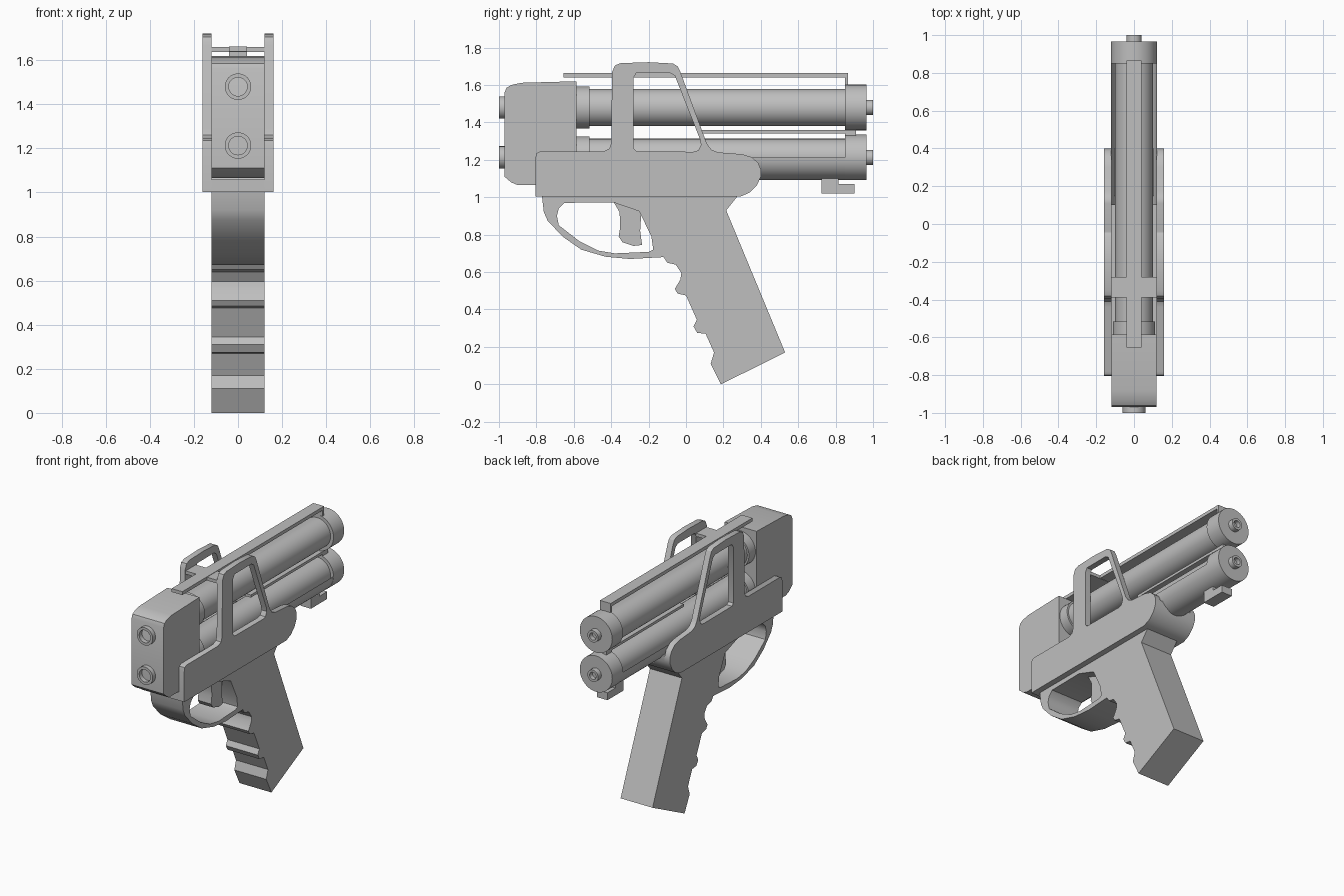
import bpy, bmesh, math
from mathutils import Matrix, Vector

cube = bpy.data.objects.get("Cube")
if cube:
    bpy.data.objects.remove(cube, do_unlink=True)

GREY = (0.52, 0.52, 0.52, 1)
grey = bpy.data.materials.new("plain_grey")
grey.use_nodes = True
grey.diffuse_color = GREY
grey.node_tree.nodes["Principled BSDF"].inputs["Base Color"].default_value = GREY

# Local x, y, z become world y, z, x, so side profiles are drawn as (y, z)
SIDE = Matrix(((0, 0, 1, 0), (1, 0, 0, 0), (0, 1, 0, 0), (0, 0, 0, 1)))


def finish(name, mesh):
    """Clean the mesh, link it and give it the shared look."""
    bm = bmesh.new()
    bm.from_mesh(mesh)
    bmesh.ops.remove_doubles(bm, verts=bm.verts, dist=0.0002)
    bmesh.ops.recalc_face_normals(bm, faces=bm.faces)
    bm.to_mesh(mesh)
    bm.free()
    mesh.materials.clear()
    mesh.materials.append(grey)
    obj = bpy.data.objects.new(name, mesh)
    bpy.context.collection.objects.link(obj)
    bpy.ops.object.select_all(action='DESELECT')
    obj.select_set(True)
    bpy.context.view_layer.objects.active = obj
    bpy.ops.object.shade_smooth_by_angle(angle=math.radians(32))
    return obj


def prism(name, loops, half, x=0):
    """Extrude a side outline, with optional holes, across the width."""
    curve = bpy.data.curves.new(name + "_outline", 'CURVE')
    curve.dimensions = '2D'
    curve.fill_mode = 'BOTH'
    curve.extrude = half
    for loop in loops:
        spline = curve.splines.new('POLY')
        spline.points.add(len(loop) - 1)
        for point, (y, z) in zip(spline.points, loop):
            point.co = (y, z, 0, 1)
        spline.use_cyclic_u = True
    temp = bpy.data.objects.new(name + "_temp", curve)
    bpy.context.collection.objects.link(temp)
    depsgraph = bpy.context.evaluated_depsgraph_get()
    mesh = bpy.data.meshes.new_from_object(temp.evaluated_get(depsgraph))
    bpy.data.objects.remove(temp, do_unlink=True)
    bpy.data.curves.remove(curve)
    mesh.transform(Matrix.Translation((x, 0, 0)) @ SIDE)
    mesh.name = name
    return finish(name, mesh)


def box(name, y0, y1, z0, z1, half):
    return prism(name, [[(y0, z0), (y1, z0), (y1, z1), (y0, z1)]], half)


def lathe(name, profile, z, angle=math.tau):
    """Turn (radius, y) points about a lengthwise axis at height z."""
    bm = bmesh.new()
    verts = [bm.verts.new((r, y, z)) for r, y in profile]
    edges = [bm.edges.new(pair) for pair in zip(verts, verts[1:])]
    bmesh.ops.spin(bm, geom=verts + edges, cent=(0, 0, z), axis=(0, 1, 0),
                   angle=angle, steps=round(40 * angle / math.tau))
    mesh = bpy.data.meshes.new(name)
    bm.to_mesh(mesh)
    bm.free()
    return finish(name, mesh)


# Front block holding both barrels
prism("front_block", [[(-.97, 1.11), (-.935, 1.08), (-.9, 1.065), (-.585, 1.065),
                       (-.585, 1.62), (-.88, 1.612), (-.935, 1.6), (-.96, 1.585),
                       (-.97, 1.56)]], .12)

# Two stacked barrels with collars, rear caps and hollow nozzles
for label, z in (("upper", 1.48), ("lower", 1.213)):
    lathe(label + "_barrel", [(0, -.6), (.1, -.6), (.1, .87), (0, .87)], z)
    lathe(label + "_collar", [(0, -.6), (.112, -.6), (.112, -.515), (0, -.515)], z)
    lathe(label + "_rear_cap", [(0, .85), (.122, .85), (.122, .965), (0, .965)], z)
    lathe(label + "_muzzle", [(.06, -.95), (.06, -1), (.042, -1),
                              (.042, -.955), (0, -.955)], z)
    lathe(label + "_rear_nozzle", [(.04, .95), (.04, 1), (.024, 1),
                                   (.024, .97), (0, .97)], z)

# Half shell cradling the lower barrel
lathe("lower_shell", [(0, .1), (.121, .1), (.121, .86), (0, .86)], 1.213, math.pi)

# Frame side panels with looped uprights
panel = [(-.805, 1.003), (.29, 1.003), (.34, 1.025), (.38, 1.065), (.4, 1.11), (.4, 1.15),
         (.385, 1.185), (.35, 1.215), (.3, 1.23), (.17, 1.24), (.135, 1.255), (.11, 1.29),
         (-.03, 1.67), (-.045, 1.7), (-.07, 1.715), (-.2, 1.722), (-.35, 1.717),
         (-.38, 1.705), (-.395, 1.67), (-.4, 1.29), (-.41, 1.26), (-.44, 1.245),
         (-.78, 1.245), (-.8, 1.235), (-.805, 1.21)]
opening = [(-.28, 1.26), (-.28, 1.64), (-.265, 1.665), (-.085, 1.665), (-.06, 1.65),
           (.075, 1.31), (.08, 1.28), (.065, 1.25), (.04, 1.243), (-.265, 1.245)]
for label, side in (("left", 1), ("right", -1)):
    prism(label + "_frame_panel", [panel, opening], .02, side * .14)

# Frame floor, rising into the rounded rear
prism("frame_floor", [[(-.805, 1.003), (.29, 1.003), (.34, 1.025), (.38, 1.065), (.4, 1.11),
                       (.4, 1.15), (.15, 1.15), (.1, 1.06), (-.805, 1.06)]], .125)

# Top rail with rear tab and cross bar, and the rail between the barrels
prism("top_rail", [[(-.655, 1.64), (.85, 1.64), (.85, 1.6), (.865, 1.6),
                    (.865, 1.663), (-.655, 1.663)]], .04)
box("cross_bar", -.39, -.28, 1.638, 1.66, .125)
prism("middle_rail", [[(.08, 1.342), (.85, 1.342), (.85, 1.33), (.91, 1.33),
                       (.91, 1.36), (.08, 1.36)]], .04)

# Grip with finger notches and trigger guard
grip = [(-.77, 1.005), (-.76, .92), (-.74, .875), (-.66, .79), (-.56, .72), (-.43, .682),
        (-.3, .67), (-.12, .68), (-.1, .65), (-.055, .64), (-.025, .595), (-.03, .56),
        (-.06, .51), (-.045, .485), (0, .475), (.058, .345), (.04, .31), (.06, .275),
        (.105, .27), (.15, .17), (.132, .11), (.187, 0), (.53, .17), (.215, .93), (.275, 1.005)]
guard_hole = [(-.69, .9), (-.68, .94), (-.65, .97), (-.39, .973), (-.25, .925), (-.185, .79),
              (-.175, .72), (-.2, .708), (-.38, .7), (-.47, .715), (-.57, .765), (-.68, .85)]
prism("grip_and_guard", [grip, guard_hole], .12)

# Trigger
prism("trigger", [[(-.39, .98), (-.25, .935), (-.24, .9), (-.245, .82), (-.235, .745),
                   (-.28, .74), (-.34, .76), (-.36, .79), (-.352, .84), (-.355, .92)]], .05)

# Hook under the rear of the lower barrel
prism("rear_hook", [[(.725, 1.105), (.725, 1.02), (.9, 1.02), (.9, 1.07),
                     (.815, 1.07), (.815, 1.105)]], .04)
